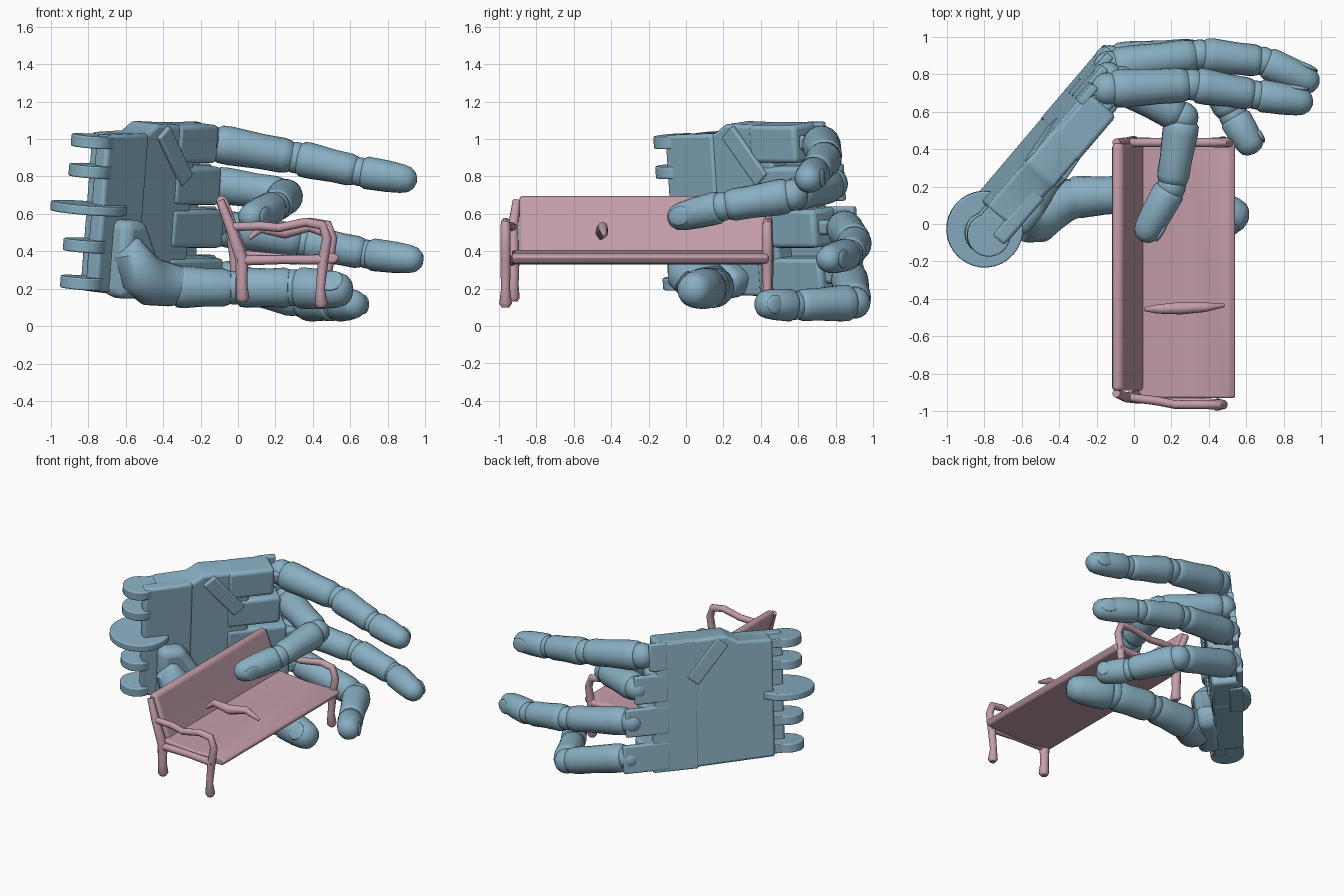
import bpy, bmesh, math
from mathutils import Vector as V, Matrix

if "Cube" in bpy.data.objects:
    bpy.data.objects.remove(bpy.data.objects["Cube"])


def material(name, rgb):
    m = bpy.data.materials.new(name)
    m.diffuse_color = (*rgb, 1)
    m.use_nodes = True
    m.node_tree.nodes["Principled BSDF"].inputs["Base Color"].default_value = m.diffuse_color
    return m


BLUE = material("blue_grey", (0.25, 0.43, 0.54))
PINK = material("dusty_pink", (0.55, 0.34, 0.40))

# Palm frame: length towards knuckles, thickness towards the grip, width up
D = V((0.65, 0.76, 0)).normalized()
W = (V((D.y, -D.x, 0)) * 0.1 + V((0, 0, 1))).normalized()
N = D.cross(W)
PALM = Matrix((D, N, W)).transposed().to_4x4()
PALM.translation = V((-0.448, 0.3835, 0.62))


def finish(name, bm, mat, matrix=None, bevel=0, angle=35):
    if matrix:
        bm.transform(matrix)
    bmesh.ops.recalc_face_normals(bm, faces=bm.faces)
    me = bpy.data.meshes.new(name)
    bm.to_mesh(me)
    bm.free()
    ob = bpy.data.objects.new(name, me)
    bpy.context.collection.objects.link(ob)
    me.materials.append(mat)
    if bevel:
        b = ob.modifiers.new("bevel", 'BEVEL')
        b.width, b.segments = bevel, 3
    bpy.ops.object.select_all(action='DESELECT')
    ob.select_set(True)
    bpy.context.view_layer.objects.active = ob
    bpy.ops.object.shade_smooth_by_angle(angle=math.radians(angle))
    return ob


def box(name, lo, hi, mat, matrix=None, bevel=0.012):
    bm = bmesh.new()
    bmesh.ops.create_cube(bm, size=1)
    for v in bm.verts:
        v.co = V([lo[i] + (v.co[i] + 0.5) * (hi[i] - lo[i]) for i in range(3)])
    return finish(name, bm, mat, matrix, bevel)


def prism(name, pts, lo, hi, mat, matrix=None, bevel=0.015):
    bm = bmesh.new()
    a, b = [[bm.verts.new((p[0], h, p[1])) for p in pts] for h in (lo, hi)]
    bm.faces.new(a)
    bm.faces.new(b)
    for i in range(len(pts)):
        j = (i + 1) % len(pts)
        bm.faces.new((a[i], a[j], b[j], b[i]))
    return finish(name, bm, mat, matrix, bevel)


def disc(name, d, n, w, r, h, mat=BLUE):
    bm = bmesh.new()
    bmesh.ops.create_cone(bm, cap_ends=True, segments=32, radius1=r, radius2=r, depth=h)
    return finish(name, bm, mat, PALM @ Matrix.Translation((d, n, w)), 0.008)


def ellipsoid(name, loc, axes, size, mat=BLUE):
    bm = bmesh.new()
    bmesh.ops.create_uvsphere(bm, u_segments=20, v_segments=12, radius=1)
    m = Matrix(axes).transposed().to_4x4() @ Matrix.Diagonal((*size, 1))
    return finish(name, bm, mat, Matrix.Translation(loc) @ m)


def tube(name, pts, radii, mat=BLUE, sides=20):
    pts = [V(p) for p in pts]
    bm, rings, side = bmesh.new(), [], None
    for i, p in enumerate(pts):
        t = (pts[min(i + 1, len(pts) - 1)] - pts[max(i - 1, 0)]).normalized()
        side = V((0, 0.3, 1)).cross(t) if side is None else side
        side = (side - t * side.dot(t)).normalized()
        up = t.cross(side)
        rings.append([bm.verts.new(p + radii[i] * (side * math.cos(a) + up * math.sin(a)))
                      for a in (2 * math.pi * k / sides for k in range(sides))])
    bm.faces.new(rings[0])
    bm.faces.new(rings[-1])
    for a, b in zip(rings, rings[1:]):
        for k in range(sides):
            j = (k + 1) % sides
            bm.faces.new((a[k], a[j], b[j], b[k]))
    return finish(name, bm, mat, angle=45)


LINK = [(0.02, .55), (.04, .8), (.1, .97), (.22, 1), (.6, .93), (.84, .95), (.93, .86), (.97, .6)]
TIP = [(0.03, .6), (.06, .88), (.12, .98), (.5, .96), (.75, .89), (.88, .77), (.96, .52), (1, .15)]


def finger(name, pts, radii, nail_side):
    pts = [V(p) for p in pts]
    last = len(pts) - 2
    for i in range(last + 1):
        p, q = pts[i], pts[i + 1]
        prof = TIP if i == last else LINK
        tube(f"{name}_segment_{i}", [p.lerp(q, t) for t, _ in prof],
             [f * (radii[i] + (radii[i + 1] - radii[i]) * t) for t, f in prof])
        ellipsoid(f"{name}_joint_{i}", p, Matrix.Identity(3), [radii[i] * .86] * 3)
    # Nail on the outer side of the fingertip
    d = pts[-1] - pts[-2]
    length = d.length
    d.normalize()
    out = V(nail_side)
    out = (out - d * out.dot(d)).normalized()
    ellipsoid(name + "_nail", pts[-2] + d * length * .7 + out * radii[-1] * .82,
              (d, out, d.cross(out)), (length * .2, .015, radii[-1] * .6))


# Palm body, flat back plate reaching to the knuckles, and a heel on the grip side
prism("palm", [(-.44, -.44), (.2, -.46), (.2, .46), (-.12, .47), (-.2, .42), (-.44, .41)],
      -.11, .09, BLUE, PALM, .02)
prism("back_plate", [(.1, -.465), (.42, -.465), (.36, .46), (.1, .46)], -.112, -.02, BLUE, PALM, .012)
prism("palm_heel", [(-.54, -.43), (-.2, -.44), (-.2, .42), (-.54, .41)], .01, .1, BLUE, PALM, .02)

# Wrist hinge
for w in (.37, .21, -.19, -.39):
    disc("wrist_lug", -.55, 0, w, .115, .065)
    box("wrist_lug_arm", (-.55, -.1, w - .032), (-.38, .1, w + .032), BLUE, PALM, .006)
disc("wrist_wheel", -.54, 0, .01, .205, .05)

# Metacarpal ends and knuckle tongues
for w, end, cover in ((.365, .456, -.03), (.14, .505, .03), (-.09, .553, .05), (-.35, .576, .05)):
    box("metacarpal", (.05, -.1, w - .105), (end - .08, .1, w + .1), BLUE, PALM, .025)
    box("back_cover", (.3, -.114, w - .1), (end + cover, -.07, w + .1), BLUE, PALM, .012)
    box("knuckle_tongue", (end - .12, -.06, w - .04), (end + .03, .06, w + .04), BLUE, PALM, .02)

# Slanted brace across the upper edge of the palm
brace = PALM @ Matrix.Translation((.02, 0, .3)) @ Matrix.Rotation(math.radians(50), 4, 'Y')
box("palm_brace", (-.17, -.118, -.05), (.17, .115, .05), BLUE, brace, .01)

# Thumb mount
prism("thumb_mount", [(-.44, -.46), (-.06, -.46), (.0, -.34), (-.15, -.24), (-.27, -.04), (-.44, -.04)],
      .05, .2, BLUE, PALM, .05)
tube("thumb_root", [(-.56, .02, .46), (-.56, .0, .38), (-.53, .02, .29),
                    (-.46, .08, .235), (-.36, .13, .22), (-.24, .15, .21)],
     [.04, .1, .13, .13, .115, .09])

# Fingers and thumb
finger("upper_finger", [(-.14, .72, .98), (.31, .745, .9), (.65, .69, .825), (.955, .645, .775)],
       (.105, .098, .09, .085), (.3, 1, 0))
finger("bent_finger", [(-.14, .78, .76), (.26, .57, .70), (.2, .2, .64), (.04, -.09, .57)],
       (.1, .098, .09, .085), (1, -.3, 0))
finger("straight_finger", [(-.13, .84, .53), (.35, .905, .45), (.69, .87, .385), (.985, .74, .35)],
       (.1, .095, .09, .085), (.3, 1, 0))
finger("lower_finger", [(-.13, .87, .27), (.36, .9, .125), (.53, .58, .11), (.65, .38, .12)],
       (.1, .1, .09, .085), (1, .3, 0))
finger("thumb", [(-.36, .14, .21), (-.02, .16, .205), (.3, .12, .205), (.61, .02, .19)],
       (.115, .105, .115, .105), (1, -.4, 0))

# Bench seat and backrest
prism("bench_seat", [(-.01, .335), (.3, .33), (.52, .335), (.545, .37), (.51, .39), (.3, .38), (.03, .405)],
      -.93, .44, PINK, None, .012)
prism("bench_backrest", [(-.01, .35), (.06, .37), (.01, .5), (-.06, .69), (-.1, .7), (-.12, .67), (-.06, .5)],
      -.89, .43, PINK, None, .018)

# Bench end frames: front leg rising into the armrest, and back leg
for end, y, dx in (("near", -.965, 0), ("far", .435, .03)):
    s = .04 if y < 0 else 0
    tube(f"bench_{end}_arm", [(.445 + dx, y, .1), (.445 + dx, y, .12), (.44 + dx, y, .2), (.455 + dx, y, .35),
                              (.475 + dx, y, .47), (.45 + dx, y, .54), (.36 + dx, y, .555),
                              (.22, y, .525), (.12, y + s * .5, .535), (-.04, y + s, .53)],
         [.02, .034, .024, .028, .026, .026, .024, .023, .024, .022], PINK, 12)
    tube(f"bench_{end}_back_leg", [(.025 - dx, y + s, .13), (.025 - dx, y + s, .15), (.02 - dx, y + s, .22),
                                   (.02 - dx, y + s, .36), (-.04, y + s, .53), (-.095, y + s * 1.5, .67)],
         [.022, .036, .03, .035, .028, .022], PINK, 12)
    tube(f"bench_{end}_rail", [(.0, y + s, .35), (.25, y + s * .5, .355), (.47 + dx, y, .355)],
         [.028, .024, .028], PINK, 12)

# Middle armrest
tube("bench_middle_arm", [(.06, -.455, .47), (.12, -.455, .52), (.25, -.45, .5), (.38, -.445, .53),
                          (.48, -.435, .48)], [.012, .024, .034, .026, .01], PINK, 12)
